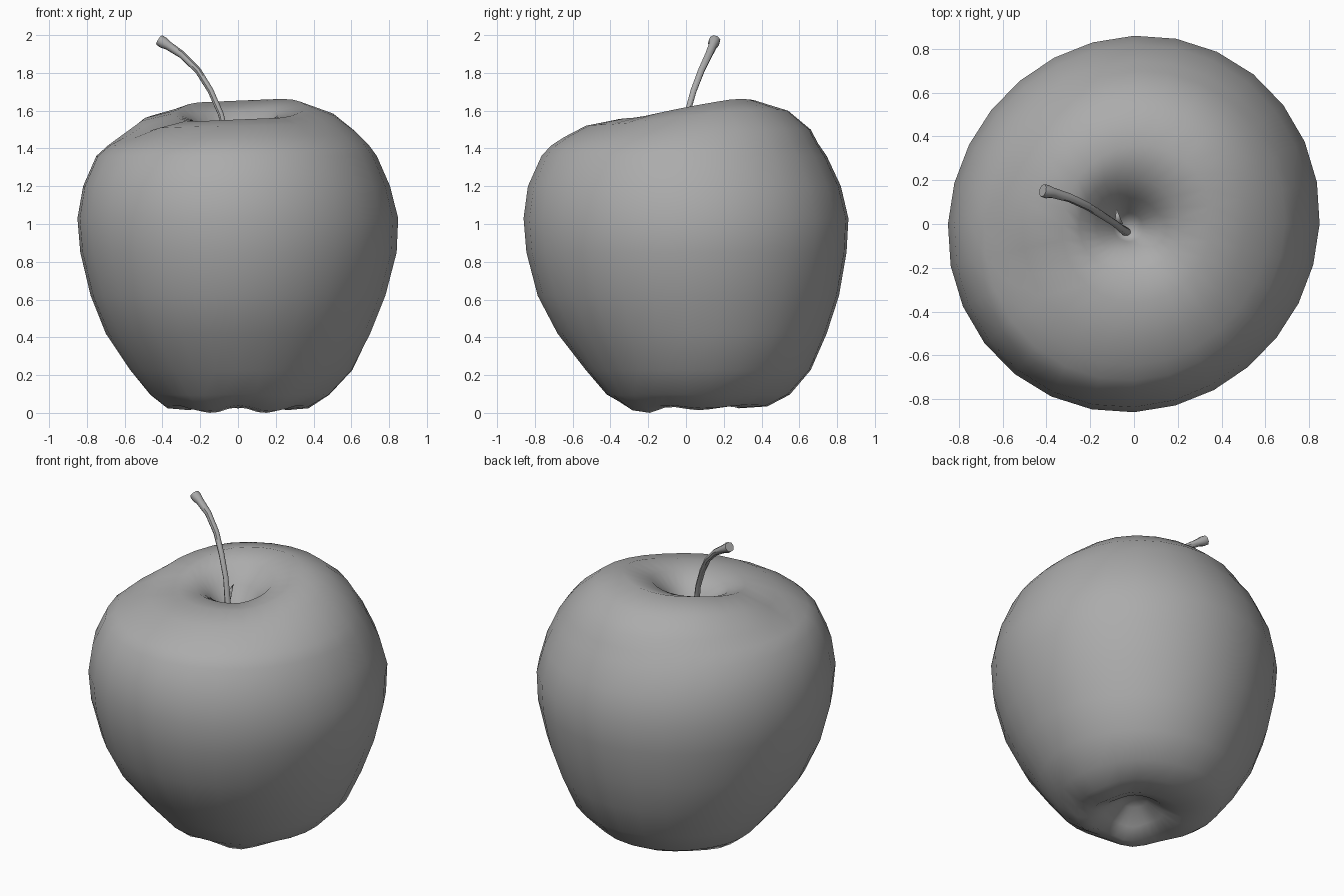
import bpy, bmesh
from math import sin, cos, pi, exp
from mathutils import Vector

if "Cube" in bpy.data.objects:
    bpy.data.objects.remove(bpy.data.objects["Cube"])

SEG = 28

# Body rings from blossom pit to stem pit: radius toward +x, +y, -x, -y, then height
RINGS = [
    (.08, .08, .08, .08, .13), (.17, .17, .17, .17, .06),
    (.26, .28, .26, .24, .015), (.37, .43, .37, .31, .025),
    (.48, .55, .46, .42, .09), (.60, .66, .57, .53, .22),
    (.70, .745, .70, .68, .42), (.78, .81, .78, .785, .62),
    (.84, .85, .835, .845, .85), (.848, .86, .85, .86, 1.03),
    (.805, .82, .82, .837, 1.2), (.735, .745, .75, .765, 1.36),
    (.69, .70, .685, .715, 1.42), (.625, .66, .61, .645, 1.48),
    (.51, .54, .51, .53, 1.56), (.36, .36, .33, .36, 1.603),
    (.24, .24, .22, .19, 1.565), (.15, .15, .14, .09, 1.49), (.07, .08, .06, .05, 1.39),
]


def around(vals, a):
    """Smooth periodic blend of four compass values."""
    px, py, nx, ny = vals
    return (sum(vals) / 4 + (px - nx) / 2 * cos(a) + (py - ny) / 2 * sin(a)
            + (px + nx - py - ny) / 4 * cos(2 * a))


def to_object(name, bm):
    bmesh.ops.recalc_face_normals(bm, faces=bm.faces)
    for f in bm.faces:
        f.smooth = True
    me = bpy.data.meshes.new(name)
    bm.to_mesh(me)
    bm.free()
    me.materials.append(GREY)
    ob = bpy.data.objects.new(name, me)
    bpy.context.collection.objects.link(ob)
    return ob


def skin(bm, rings, start=None, end=None):
    """Bridge vertex rings and close the ends with a pole or a flat cap."""
    n = len(rings[0])
    for lo, hi in zip(rings, rings[1:]):
        for i in range(n):
            j = (i + 1) % n
            bm.faces.new((lo[i], lo[j], hi[j], hi[i]))
    for ring, pole in ((rings[0], start), (rings[-1], end)):
        if pole is None:
            bm.faces.new(ring)
        else:
            p = bm.verts.new(pole)
            for i in range(n):
                bm.faces.new((ring[i], ring[(i + 1) % n], p))


GREY = bpy.data.materials.new("dark_grey")
GREY.diffuse_color = (.41, .41, .41, 1)
GREY.use_nodes = True
GREY.node_tree.nodes["Principled BSDF"].inputs["Base Color"].default_value = GREY.diffuse_color

# Apple body: uneven lathe with lobed base, tilted rim and off-centre stem pit
bm = bmesh.new()
rings = []
for *radii, z in RINGS:
    top = min(max((z - 1.4) / .2, 0), 1)
    pit = len(rings) >= 16
    shift = .03 if pit else 0
    base = exp(-((z - .02) / .05) ** 2) if z < .3 else 0
    ring = []
    for i in range(SEG):
        a = 2 * pi * i / SEG
        r = around(radii, a)
        if not pit and z > .1:
            r += .02 * sin(2 * a) * r / .85
        tilt = top * min(r / .3, 1)
        back = max(-1, min(1, 1.4 * sin(a)))
        lobes = base * (.008 * sin(a) + (.011 - .006 * sin(a)) * cos(5 * (a + pi / 2)))
        p = Vector((r * cos(a) - shift, r * sin(a) - shift,
                    z + tilt * (.05 * back + .015 * cos(a)) + lobes))
        # shallow bruise on the left shoulder
        d = (p - Vector((-.5, -.2, 1.53))).length
        p.z -= .035 * exp(-(d / .12) ** 2)
        ring.append(bm.verts.new(p))
    rings.append(ring)
skin(bm, rings, (0, 0, .15), (-.03, -.04, 1.3))
low = min(v.co.z for v in bm.verts)
for v in bm.verts:
    if v.co.z < .3:
        v.co.z -= low
to_object("apple_body", bm)

# Stem: curved tapering tube with a flared flat end
PATH = [(-.03, -.04, 1.28, .022), (-.06, -.02, 1.45, .018), (-.09, .005, 1.58, .016),
        (-.145, .04, 1.705, .017), (-.21, .08, 1.81, .018), (-.295, .12, 1.895, .02),
        (-.37, .142, 1.945, .024), (-.395, .147, 1.96, .031), (-.417, .153, 1.974, .03)]
bm = bmesh.new()
pts = [Vector(p[:3]) for p in PATH]
rings = []
for k, p in enumerate(pts):
    t = (pts[min(k + 1, len(pts) - 1)] - pts[max(k - 1, 0)]).normalized()
    u = t.cross(Vector((.35, .9, 0))).normalized()
    w = t.cross(u)
    rings.append([bm.verts.new(p + PATH[k][3] * (u * cos(2 * pi * i / 8) + w * sin(2 * pi * i / 8)))
                  for i in range(8)])
skin(bm, rings)
stem = to_object("stem", bm)
bpy.context.view_layer.objects.active = stem
stem.select_set(True)
bpy.ops.object.shade_smooth_by_angle(angle=pi / 4)

# Small bud spur beside the stem
bm = bmesh.new()
base = [bm.verts.new((-.07 + .02 * cos(2 * pi * i / 6), .0, 1.46 + .03 * sin(2 * pi * i / 6)))
        for i in range(6)]
skin(bm, [base], None, (-.08, .07, 1.52))
to_object("stem_bud", bm)
